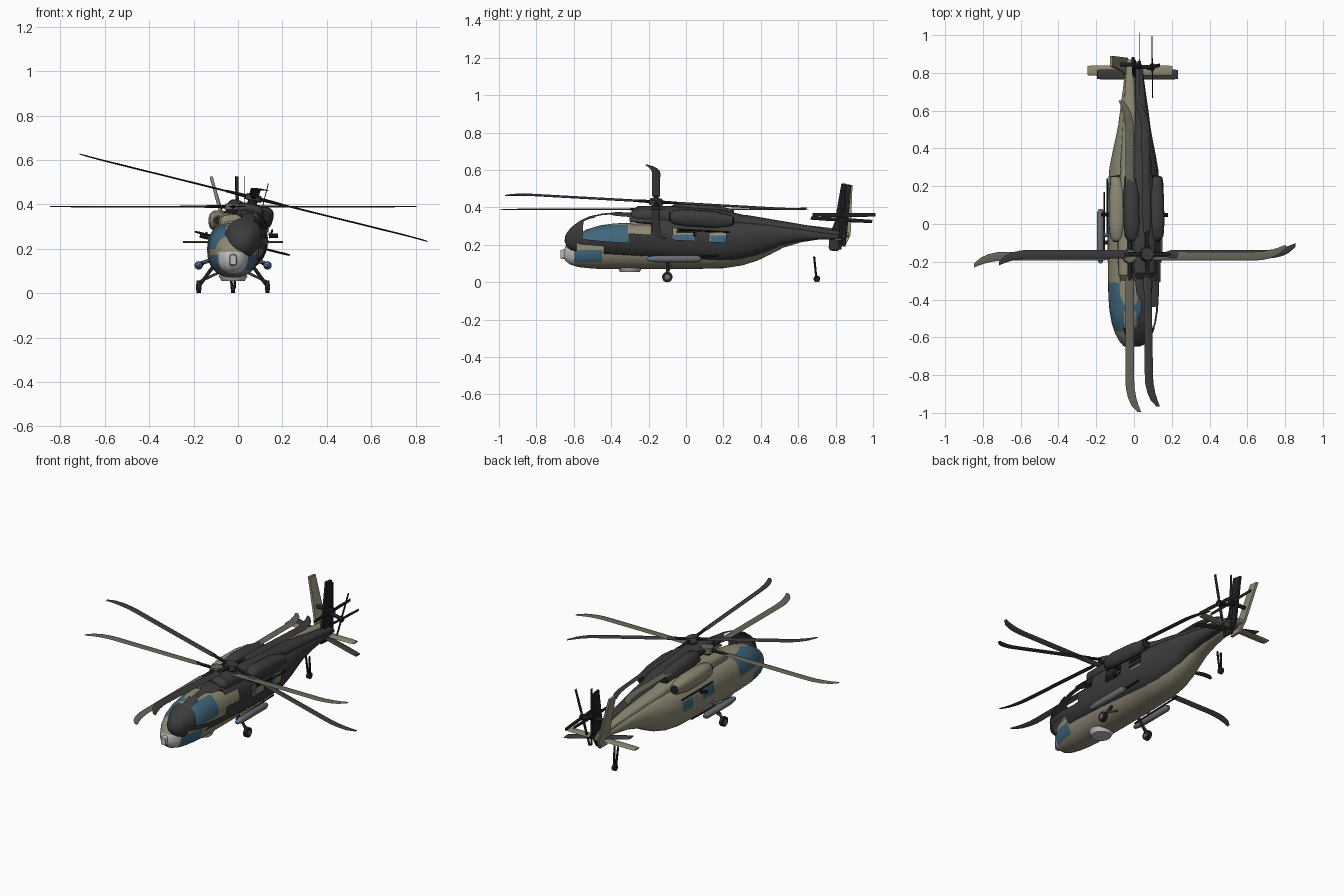
import bpy, bmesh, math
from mathutils import Matrix, Vector

if "Cube" in bpy.data.objects:
    bpy.data.objects.remove(bpy.data.objects["Cube"])


def material(name, rgb):
    m = bpy.data.materials.new(name)
    m.diffuse_color = (*rgb, 1)
    m.use_nodes = True
    m.node_tree.nodes["Principled BSDF"].inputs["Base Color"].default_value = m.diffuse_color
    return m


TAN = material("khaki_paint", (0.27, 0.25, 0.175))
OLIVE = material("olive_blade", (0.13, 0.13, 0.10))
DARK = material("charcoal_paint", (0.045, 0.045, 0.045))
BLACK = material("black_metal", (0.015, 0.015, 0.016))
GLASS = material("blue_glass", (0.05, 0.135, 0.20))
LIGHT = material("light_grey", (0.52, 0.52, 0.52))
GREY = material("mid_grey", (0.15, 0.15, 0.16))
BLUE = material("pod_blue", (0.10, 0.19, 0.36))

HUB = Vector((0, -0.17, 0.39))
frame = Matrix()   # placement of the aircraft being built


def finish(name, bm, mats, local=Matrix()):
    bmesh.ops.recalc_face_normals(bm, faces=bm.faces)
    bm.transform(frame @ local)
    me = bpy.data.meshes.new(name)
    bm.to_mesh(me)
    bm.free()
    for m in mats:
        me.materials.append(m)
    ob = bpy.data.objects.new(name, me)
    bpy.context.collection.objects.link(ob)
    bpy.ops.object.select_all(action='DESELECT')
    ob.select_set(True)
    bpy.context.view_layer.objects.active = ob
    bpy.ops.object.shade_smooth_by_angle(angle=math.radians(38))
    return ob


def loft_bm(stations, n=24, power=2.0):
    """Skin rounded sections (y, cx, cz, half width, half height) along y."""
    bm = bmesh.new()
    rings = []
    for y, cx, cz, w, h in stations:
        ring = []
        for i in range(n):
            c, s = math.cos(2 * math.pi * i / n), math.sin(2 * math.pi * i / n)
            ring.append(bm.verts.new((cx + w * math.copysign(abs(c) ** (2 / power), c), y,
                                      cz + h * math.copysign(abs(s) ** (2 / power), s))))
        rings.append(ring)
    for a, b in zip(rings, rings[1:]):
        for i in range(n):
            bm.faces.new((a[i], a[(i + 1) % n], b[(i + 1) % n], b[i]))
    bm.faces.new(rings[0])
    bm.faces.new(rings[-1])
    return bm


def loft(name, stations, mat, n=16, power=2.0, local=Matrix()):
    return finish(name, loft_bm(stations, n, power), [mat], local)


def tube(name, p, q, r, mat, n=12, r2=None):
    p, q = Vector(p), Vector(q)
    d = q - p
    bm = bmesh.new()
    bmesh.ops.create_cone(bm, cap_ends=True, segments=n, radius1=r, radius2=r if r2 is None else r2,
                          depth=d.length)
    rot = d.to_track_quat('Z', 'Y').to_matrix().to_4x4()
    return finish(name, bm, [mat], Matrix.Translation((p + q) / 2) @ rot)


def plate(name, outline, thick, mat):
    """Prism from a loop of 3D points, thickened along x."""
    bm = bmesh.new()
    f = bm.faces.new([bm.verts.new((x - thick / 2, y, z)) for x, y, z in outline])
    ext = bmesh.ops.extrude_face_region(bm, geom=[f])
    bmesh.ops.translate(bm, vec=(thick, 0, 0), verts=[v for v in ext['geom'] if isinstance(v, bmesh.types.BMVert)])
    return finish(name, bm, [mat])


# fuselage side profile: y, bottom z, top z, half width
HULL = [(-.655, .14, .165, .012), (-.645, .115, .19, .035), (-.62, .095, .222, .056), (-.58, .082, .255, .078),
        (-.53, .076, .283, .095), (-.46, .071, .304, .108), (-.38, .07, .315, .114), (-.2, .07, .32, .117),
        (0, .07, .322, .117), (.2, .075, .322, .116), (.3, .09, .32, .108), (.38, .115, .318, .092),
        (.45, .148, .313, .076), (.52, .185, .305, .062), (.62, .215, .295, .049), (.72, .23, .282, .036),
        (.82, .237, .272, .024), (.87, .242, .265, .016)]


def fuselage(name, paint, windows, open_windows):
    bm = loft_bm([(y, 0, (a + b) / 2, w, (b - a) / 2) for y, a, b, w in HULL], 48, 2.3)
    cuts = [('y', -.6), ('z', .185)]
    for y0, y1, z0, z1 in windows:
        cuts += [('y', y0), ('y', y1), ('z', z0), ('z', z1)]
    for axis, v in set(cuts):
        at, no = ((0, v, 0), (0, 1, 0)) if axis == 'y' else ((0, 0, v), (0, 0, 1))
        bmesh.ops.bisect_plane(bm, geom=bm.verts[:] + bm.edges[:] + bm.faces[:], plane_co=at, plane_no=no)
    glass = []
    for f in bm.faces:
        c = f.calc_center_median()
        if any(a < c.y < b and d < c.z < e for a, b, d, e in windows) and abs(c.x) > .025:
            glass.append(f)
            f.material_index = 1
        elif c.y < -.6 and c.z < .185 and not open_windows:
            f.material_index = 2
    if open_windows:
        bmesh.ops.delete(bm, geom=glass, context='FACES')
    finish(name, bm, [paint, GLASS, LIGHT])


def aircraft(tag, paint, blade, fin):
    # engine fairing, gearbox cowl and tail spine
    loft(tag + "roof_fairing", [(-.30, 0, .305, .04, .02), (-.27, 0, .312, .06, .042), (-.1, 0, .315, .065, .05),
                                (.2, 0, .315, .06, .045), (.34, 0, .305, .04, .03)], paint, 20, 3)
    loft(tag + "tail_spine", [(.30, 0, .30, .052, .04), (.33, 0, .30, .05, .04), (.6, 0, .285, .033, .025),
                              (.84, 0, .265, .018, .018)], paint, 16, 3)
    for s in (-1, 1):
        loft(tag + "engine", [(-.09, s * .068, .327, .022, .022), (-.07, s * .068, .327, .037, .037),
                              (0, s * .068, .327, .043, .046), (.15, s * .068, .325, .043, .045),
                              (.21, s * .07, .325, .034, .035), (.25, s * .078, .327, .026, .026)], paint, 20, 2.6)
        tube(tag + "exhaust", (s * .076, .23, .327), (s * .08, .256, .327), .022, BLACK, 16)
        tube(tag + "intake", (s * .068, -.096, .327), (s * .068, -.085, .327), .02, BLACK, 16)
        tube(tag + "door_rail", (s * .119, -.05, .272), (s * .119, .24, .272), .005, BLACK, 6)
        tube(tag + "side_sensor", (s * .11, .05, .25), (s * .15, .05, .26), .010, BLACK, 8)
    # main rotor
    tube(tag + "mast", HUB - Vector((0, 0, .07)), HUB + Vector((0, 0, .012)), .02, BLACK, 16)
    tube(tag + "rotor_hub", HUB - Vector((0, 0, .014)), HUB + Vector((0, 0, .014)), .04, blade, 20, .034)
    for k in range(4):
        spin = Matrix.Translation(HUB) @ Matrix.Rotation(k * math.pi / 2, 4, 'Z')
        loft(tag + "blade_root", [(-.02, 0, 0, .012, .009), (-.13, 0, 0, .012, .006)], BLACK, 10, 2, spin)
        loft(tag + "main_blade", [(-.10, 0, 0, .012, .004), (-.13, 0, 0, .022, .004), (-.66, 0, 0, .023, .0035),
                                  (-.70, .002, 0, .023, .0035), (-.75, .012, 0, .022, .003),
                                  (-.79, .027, 0, .019, .003), (-.825, .05, 0, .010, .002)], blade, 10, 2, spin)
    # leaning tail fin, stabiliser and tail rotor
    plate(tag + "tail_fin", [(-.004, .785, .19), (-.004, .85, .19), (-.018, .88, .25), (-.098, .89, .52),
                             (-.098, .835, .525), (-.045, .81, .32), (-.02, .785, .25)], .014, fin)
    loft(tag + "stabiliser", [(-.225, 0, 0, .024, .004), (-.2, 0, 0, .027, .005), (.2, 0, 0, .027, .005),
                              (.225, 0, 0, .024, .004)], paint, 12, 2,
         Matrix.Translation((0, .812, .23)) @ Matrix.Rotation(math.pi / 2, 4, 'Z'))
    tube(tag + "tail_rotor_shaft", (-.055, .845, .36), (.056, .845, .36), .011, BLACK)
    tube(tag + "tail_rotor_hub", (.04, .845, .36), (.06, .845, .36), .018, BLACK, 16)
    for k in range(4):
        loft(tag + "tail_rotor_blade", [(0, 0, 0, .003, .008), (.05, 0, 0, .002, .011), (.168, 0, 0, .002, .009)],
             BLACK, 8, 2, Matrix.Translation((.05, .845, .36)) @ Matrix.Rotation(k * math.pi / 2, 4, 'X'))


# level khaki aircraft with glazed windows
frame = Matrix.Translation((-.022, 0, 0))
fuselage("khaki_fuselage", TAN, [(-.57, -.31, .20, .306), (-.6, -.45, .105, .172),
                                 (-.07, .04, .2, .255), (.13, .22, .19, .25)], False)
aircraft("khaki_", TAN, OLIVE, TAN)

# nose sensor and belly radar
loft("nose_sensor", [(-.67, 0, .15, .014, .022), (-.62, 0, .15, .022, .034)], LIGHT, 16, 4)
tube("belly_radar", (0, -.30, .054), (0, -.30, .08), .052, LIGHT, 28, .066)

# main gear, stores pods and their arms
for s in (-1, 1):
    x = s * .155
    tube("gear_strut", (s * .09, -.10, .12), (x, -.10, .03), .008, BLACK)
    tube("gear_brace", (s * .07, -.08, .09), (x, -.10, .05), .006, GREY, 8)
    tube("main_wheel", (x - .01, -.10, .028), (x + .01, -.10, .028), .028, BLACK, 20)
    tube("wheel_rim", (x - .012, -.10, .028), (x + .012, -.10, .028), .014, GREY, 16)
    tube("pod_arm", (s * .10, -.06, .15), (s * .155, -.06, .13), .009, GREY, 8)
    loft("stores_pod", [(-.17, s * .155, .125, .017, .017), (-.14, s * .155, .125, .019, .019),
                        (.06, s * .155, .125, .019, .019), (.08, s * .155, .125, .01, .01)], GREY)
    loft("pod_nose", [(-.21, s * .155, .125, .004, .004), (-.20, s * .155, .125, .012, .012),
                      (-.17, s * .155, .125, .017, .017)], BLUE)
    tube("pod_probe", (s * .135, -.18, .13), (s * .135, .17, .14), .005, BLACK, 6)

# tail wheel leg
for s in (-1, 1):
    tube("tail_leg", (s * .012, .685, .138), (s * .006, .697, .02), .006, BLACK, 8)
tube("tail_wheel", (-.009, .70, .018), (.009, .70, .018), .018, BLACK, 18)

# banked charcoal aircraft with open windows
frame = (Matrix.Translation((.07, -.16, .43)) @ Matrix.Rotation(math.radians(13.9), 4, 'Y')
         @ Matrix.Rotation(math.radians(-3.3), 4, 'X') @ Matrix.Scale(.98, 4) @ Matrix.Translation(-HUB))
fuselage("charcoal_fuselage", DARK, [(-.56, -.31, .18, .309), (-.31, -.19, .232, .29), (-.59, -.44, .076, .15),
                                     (-.07, .05, .212, .272), (.13, .22, .212, .27)], True)
aircraft("charcoal_", DARK, DARK, BLACK)
